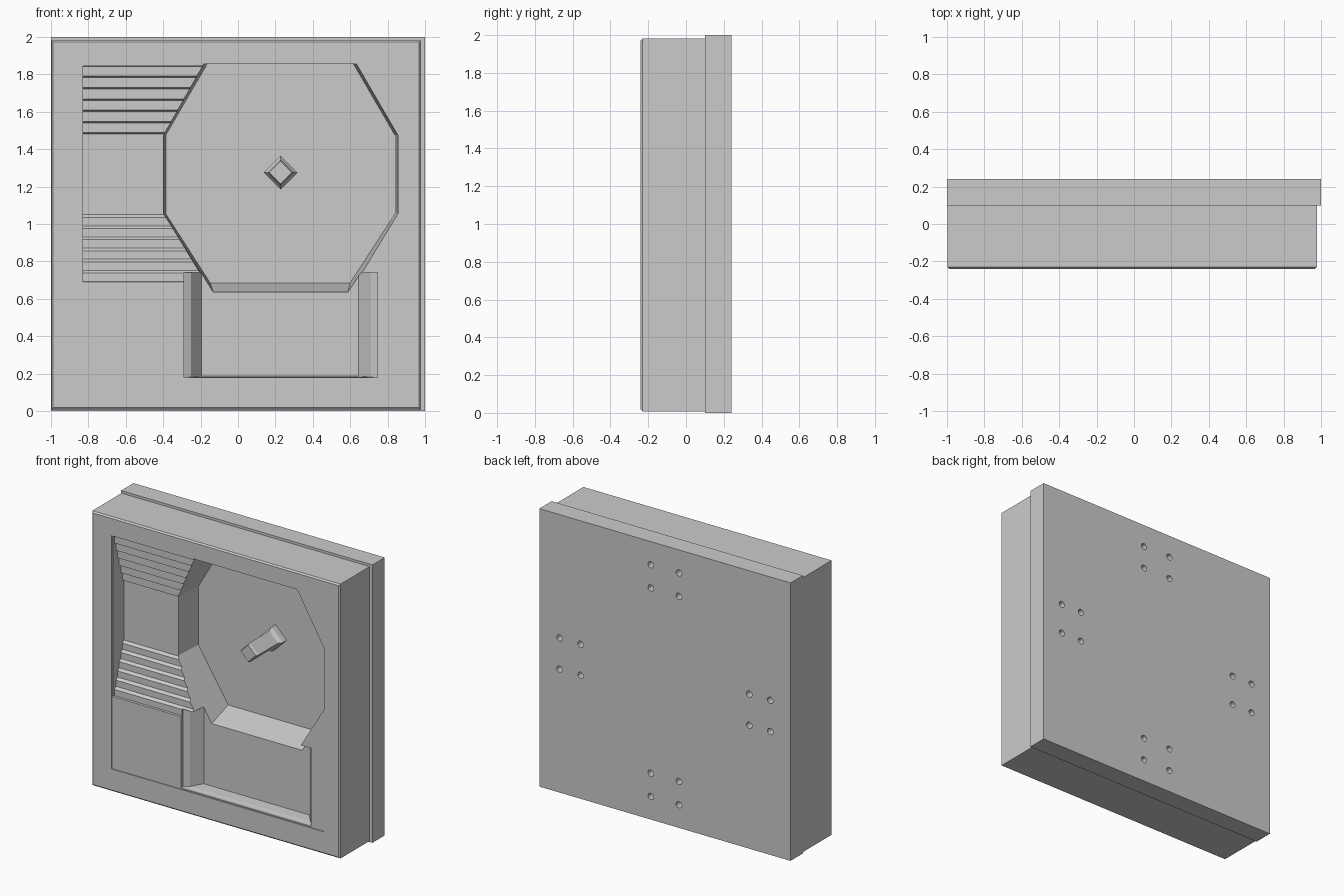
import bpy, bmesh, math
from mathutils import Matrix

if "Cube" in bpy.data.objects:
    bpy.data.objects.remove(bpy.data.objects["Cube"])


def finish(name, bm):
    bmesh.ops.recalc_face_normals(bm, faces=bm.faces[:])
    me = bpy.data.meshes.new(name)
    bm.to_mesh(me)
    bm.free()
    ob = bpy.data.objects.new(name, me)
    bpy.context.collection.objects.link(ob)
    return ob


def loft(name, rings):
    """Closed solid through rings of equal point count."""
    bm = bmesh.new()
    loops = [[bm.verts.new(p) for p in r] for r in rings]
    n = len(loops[0])
    for a, b in zip(loops, loops[1:]):
        for i in range(n):
            j = (i + 1) % n
            bm.faces.new((a[i], a[j], b[j], b[i]))
    bm.faces.new(loops[0])
    bm.faces.new(loops[-1])
    return finish(name, bm)


def rect(x0, x1, z0, z1, y):
    return [(x0, y, z0), (x1, y, z0), (x1, y, z1), (x0, y, z1)]


def box(name, x0, x1, y0, y1, z0, z1):
    return loft(name, [rect(x0, x1, z0, z1, y0), rect(x0, x1, z0, z1, y1)])


def cut(target, cutter):
    cutter.hide_render = True
    m = target.modifiers.new("cut", 'BOOLEAN')
    m.operation, m.solver, m.object = 'DIFFERENCE', 'EXACT', cutter
    bpy.context.view_layer.objects.active = target
    bpy.ops.object.modifier_apply(modifier=m.name)
    bpy.data.objects.remove(cutter)


FRONT, MID, BACK = -0.24, 0.10, 0.24
DEEP = 0.13                       # depth of the shallow channels

# back plate with four groups of four screw holes
plate = box("back_plate", -1, 1, MID, BACK, 0, 2)
bm = bmesh.new()
for cx, cz in ((0, 1.75), (0, 0.25), (0.755, 1), (-0.755, 1)):
    w, h = (0.112, 0.084) if cx == 0 else (0.084, 0.112)
    for sx in (-1, 1):
        for sz in (-1, 1):
            mat = Matrix.Translation((cx + sx * w, BACK, cz + sz * h)) @ Matrix.Rotation(math.pi / 2, 4, 'X')
            bmesh.ops.create_cone(bm, cap_ends=True, segments=16, radius1=0.023,
                                  radius2=0.023, depth=0.12, matrix=mat)
cut(plate, finish("hole_cutter", bm))

# front block with a small chamfer around its front face
c = 0.01
block = loft("front_block", [rect(-0.998 + c, 0.978 - c, 0.008 + c, 1.982 - c, FRONT),
                             rect(-0.998, 0.978, 0.008, 1.982, FRONT + c),
                             rect(-0.998, 0.978, 0.008, 1.982, MID)])

# very shallow inset inside the frame
cut(block, box("inset_cutter", -0.84, 0.852, -0.3, FRONT + 0.006, 0.17, 1.85))

# left channel: flat floor with steps climbing up and down to the front
low, high = [], []
for i in range(7):
    y0 = FRONT + DEEP * (1 - i / 7)
    y1 = FRONT + DEEP * (1 - (i + 1) / 7)
    if i == 6:
        y1 = -0.29
    low += [(y0, 1.05 - 0.0595 * i), (y1, 1.035 - 0.0595 * i)]
    high += [(y0, 1.48 + 0.0605 * i), (y1, 1.488 + 0.0605 * i)]
prof = low + high[::-1]
cut(block, loft("step_cutter", [[(x, y, z) for y, z in prof] for x in (-0.83, 0.1)]))

# lower channel with sloping side walls
floor = FRONT + DEEP
cut(block, loft("lower_cutter", [rect(-0.29, 0.745, 0.178, 0.74, -0.3),
                                 rect(-0.29, 0.745, 0.178, 0.74, FRONT + 0.03),
                                 rect(-0.25, 0.71, 0.182, 0.74, FRONT + 0.05),
                                 rect(-0.195, 0.645, 0.186, 0.74, floor)]))


# octagonal well through the block
def octagon(y, x0, x1, bottom, a, b):
    return [(a, y, bottom), (b, y, bottom), (x1, y, 1.055), (x1, y, 1.475),
            (x1 - 0.222, y, 1.856), (x0 + 0.222, y, 1.856), (x0, y, 1.475), (x0, y, 1.055)]


cut(block, loft("well_cutter", [octagon(FRONT - 0.02, -0.406, 0.856, 0.60, -0.12, 0.58),
                                octagon(MID + 0.02, -0.385, 0.838, 0.69, -0.15, 0.60)]))


# diamond post standing on the well floor
def diamond(r, y):
    return [(0.228 + r * math.cos(k * math.pi / 2), y, 1.275 + r * math.sin(k * math.pi / 2))
            for k in range(4)]


loft("centre_post", [diamond(0.06, -0.21), diamond(0.07, -0.19), diamond(0.07, 0.03),
                     diamond(0.09, 0.055), diamond(0.09, MID + 0.01)])
